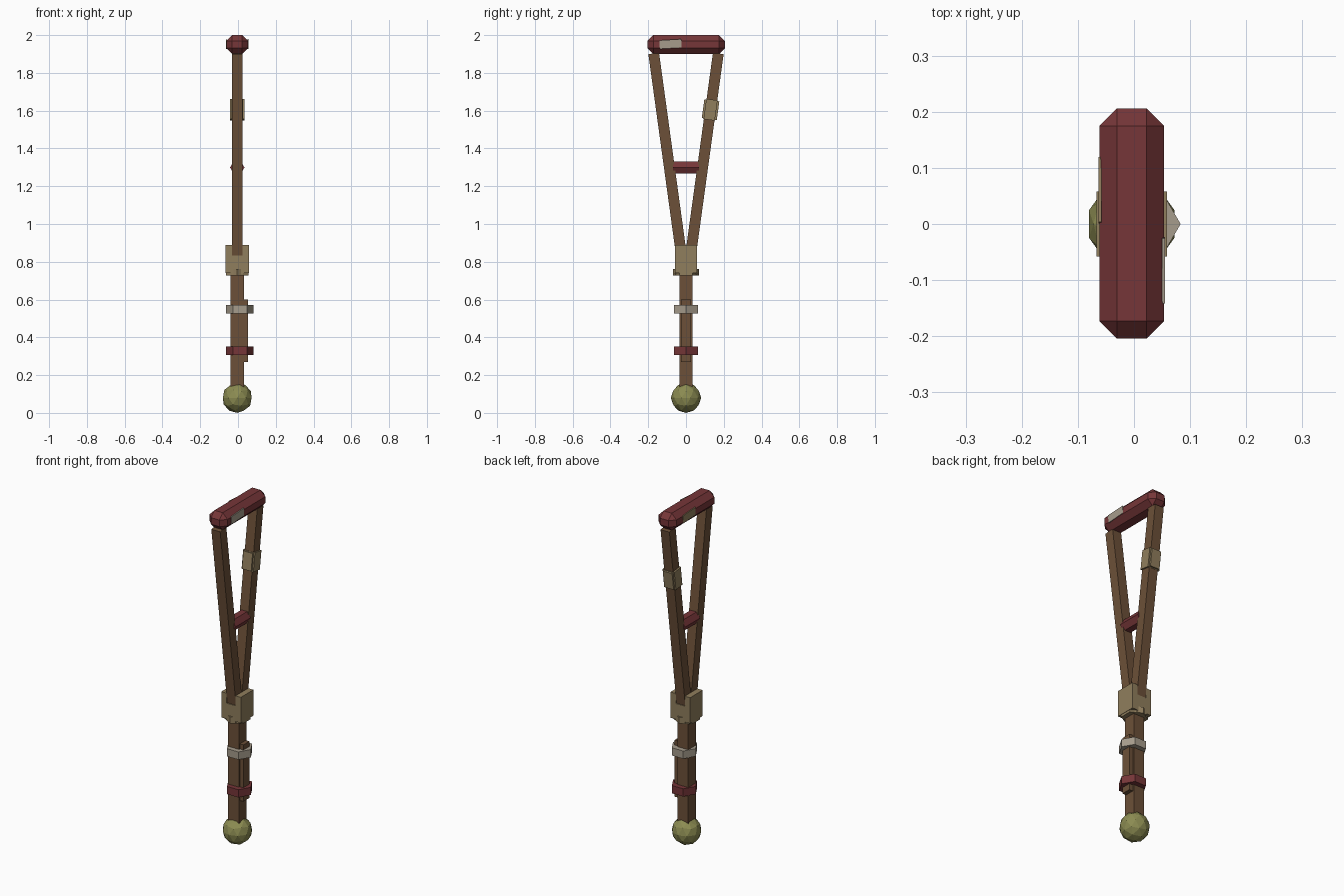
import bpy, bmesh, math
from mathutils import Matrix, Vector

if "Cube" in bpy.data.objects:
    bpy.data.objects.remove(bpy.data.objects["Cube"])

CX = -0.004  # centre line of the crutch


def material(name, rgb):
    m = bpy.data.materials.new(name)
    lin = [(c / 255 / 12.92) if c < 10 else ((c / 255 + 0.055) / 1.055) ** 2.4 for c in rgb]
    m.diffuse_color = (*lin, 1)
    m.use_nodes = True
    m.node_tree.nodes["Principled BSDF"].inputs["Base Color"].default_value = m.diffuse_color
    return m


WOOD = material("brown wood", (108, 80, 56))
RED = material("dark red padding", (118, 54, 56))
TAN = material("tan binding", (144, 126, 93))
GREY = material("pale grey cloth", (166, 156, 140))
OLIVE = material("olive rubber", (140, 140, 82))


def finish(bm, name, mat, matrix):
    bm.transform(matrix)
    mesh = bpy.data.meshes.new(name)
    bm.to_mesh(mesh)
    bm.free()
    mesh.materials.append(mat)
    ob = bpy.data.objects.new(name, mesh)
    bpy.context.collection.objects.link(ob)
    return ob


def box(name, mat, centre, size, tilt=0.0, bevel=0.0):
    """Box, tilted about the x axis, with optional flat chamfer."""
    bm = bmesh.new()
    bmesh.ops.create_cube(bm, size=1)
    bm.transform(Matrix.Diagonal((*size, 1)))
    if bevel:
        bmesh.ops.bevel(bm, geom=bm.edges[:], offset=bevel, segments=1, affect='EDGES')
    return finish(bm, name, mat, Matrix.Translation(centre) @ Matrix.Rotation(tilt, 4, 'X'))


def hexagon(name, mat, centre, radius, depth, turn=0.0, along_y=False):
    """Six-sided prism; turn = 0 puts corners on +x and -x."""
    bm = bmesh.new()
    pts = [(radius * math.cos(turn + i * math.pi / 3), radius * math.sin(turn + i * math.pi / 3))
           for i in range(6)]
    face = bm.faces.new([bm.verts.new((x, y, -depth / 2)) for x, y in pts])
    ext = bmesh.ops.extrude_face_region(bm, geom=[face])
    bmesh.ops.translate(bm, vec=(0, 0, depth),
                        verts=[g for g in ext["geom"] if isinstance(g, bmesh.types.BMVert)])
    bmesh.ops.recalc_face_normals(bm, faces=bm.faces[:])
    rot = Matrix.Rotation(math.pi / 2, 4, 'X') if along_y else Matrix.Identity(4)
    return finish(bm, name, mat, Matrix.Translation(centre) @ rot)


# Rubber foot
foot = bmesh.new()
bmesh.ops.create_icosphere(foot, subdivisions=2, radius=0.08)
finish(foot, "foot_ball", OLIVE, Matrix.Translation((CX, 0, 0.08)))

# Lower shaft with a splint tied to its side
box("shaft", WOOD, (CX, 0, 0.435), (0.07, 0.07, 0.65))
box("splint", WOOD, (0.034, 0, 0.435), (0.04, 0.055, 0.33))
hexagon("lower_tie", RED, (0.01, 0, 0.328), 0.073, 0.045)
hexagon("upper_tie", GREY, (0.01, 0, 0.548), 0.073, 0.045)

# Collar joining the shaft and struts
hexagon("collar_ring", TAN, (CX, 0, 0.745), 0.07, 0.036, turn=math.pi / 6)
box("collar_core", TAN, (CX, 0, 0.782), (0.06, 0.116, 0.1))
for side, label in ((-1, "left"), (1, "right")):
    box("collar_plate_" + label, TAN, (CX + side * 0.046, 0, 0.815), (0.034, 0.116, 0.15))

# Two slanted struts
for side, label in ((-1, "front"), (1, "back")):
    low, high = Vector((CX, side * 0.018, 0.79)), Vector((CX, side * 0.171, 1.903))
    d = high - low
    tilt = -math.atan2(d.y, d.z)
    box(label + "_strut", WOOD, (low + high) / 2, (0.057, 0.057, d.length), tilt)
    if side > 0:
        # Wrapped binding on the back strut, notched at the corners
        centre = low + d * ((1.605 - low.z) / d.z)
        box("strut_binding_sides", TAN, centre, (0.076, 0.06, 0.108), tilt)
        box("strut_binding_edges", TAN, centre, (0.06, 0.08, 0.1), tilt)

# Hand grip
hexagon("hand_grip", RED, (CX, 0, 1.299), 0.038, 0.14, along_y=True)

# Padded armrest with cloth patches
box("armrest", RED, (CX, 0.001, 1.95), (0.115, 0.41, 0.1), bevel=0.031)
box("right_patch", GREY, (CX + 0.0565, -0.082, 1.953), (0.006, 0.116, 0.045), 0.06)
box("left_patch", TAN, (CX - 0.0565, 0.06, 1.952), (0.006, 0.116, 0.045), -0.06)
